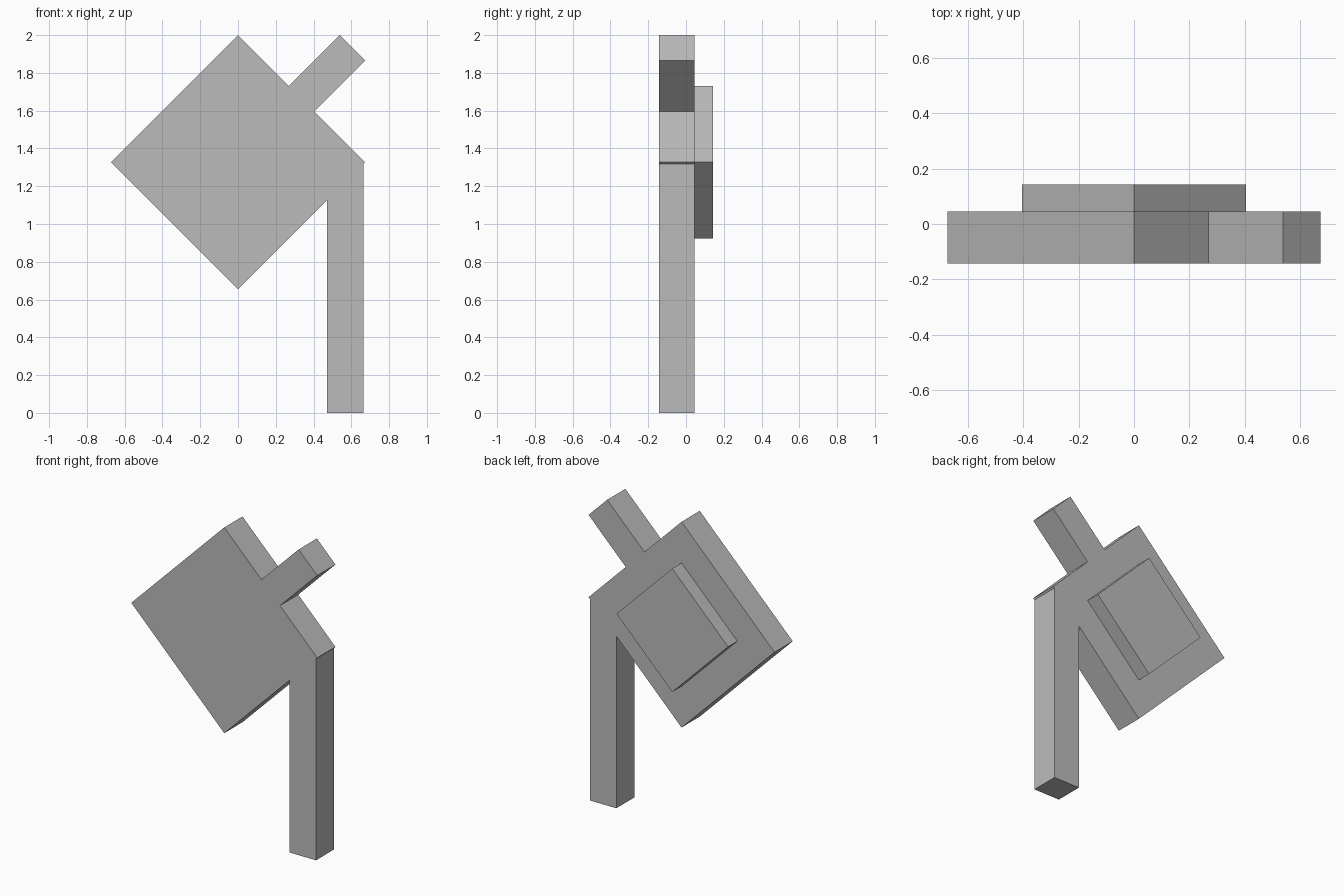
import bpy
import bmesh

cube = bpy.data.objects.get("Cube")
if cube:
    bpy.data.objects.remove(cube, do_unlink=True)

GREY = (0.5, 0.5, 0.5, 1.0)
material = bpy.data.materials.new("plain grey")
material.use_nodes = True
material.diffuse_color = GREY
material.node_tree.nodes["Principled BSDF"].inputs["Base Color"].default_value = GREY


def extruded(name, outline, front, back):
    """Extrude an x-z outline from y = front to y = back."""
    bm = bmesh.new()
    face = bm.faces.new([bm.verts.new((x, front, z)) for x, z in outline])
    grown = bmesh.ops.extrude_face_region(bm, geom=[face])["geom"]
    verts = [v for v in grown if isinstance(v, bmesh.types.BMVert)]
    bmesh.ops.translate(bm, verts=verts, vec=(0, back - front, 0))
    bmesh.ops.recalc_face_normals(bm, faces=bm.faces)
    mesh = bpy.data.meshes.new(name)
    bm.to_mesh(mesh)
    bm.free()
    mesh.materials.append(material)
    obj = bpy.data.objects.new(name, mesh)
    bpy.context.collection.objects.link(obj)
    return obj


R = 0.673                 # half diagonal of the diamond
MID = 2 - R               # height of its centre
FRONT, STEP, BACK = -0.142, 0.046, 0.142
LEG_IN, LEG_OUT = 0.472, 0.664
ARM_IN, ARM_OUT = 0.4 * R, 0.6 * R   # arm roots along the upper edge

# Diamond slab with the slanted arm and the upright leg in one outline
extruded("diamond_slab_with_arm_and_leg", [
    (-R, MID), (0, MID - R),
    (LEG_IN, MID - R + LEG_IN), (LEG_IN, 0), (LEG_OUT, 0),
    (LEG_OUT, MID - R + LEG_OUT), (R, MID),
    (ARM_OUT, 2 - ARM_OUT), (R, 2 - 0.2 * R), (0.8 * R, 2),
    (ARM_IN, 2 - ARM_IN), (0, 2),
], FRONT, STEP)

# Smaller raised diamond on the back
r = 0.6 * R
extruded("back_plate", [(-r, MID), (0, MID - r), (r, MID), (0, MID + r)], STEP, BACK)
